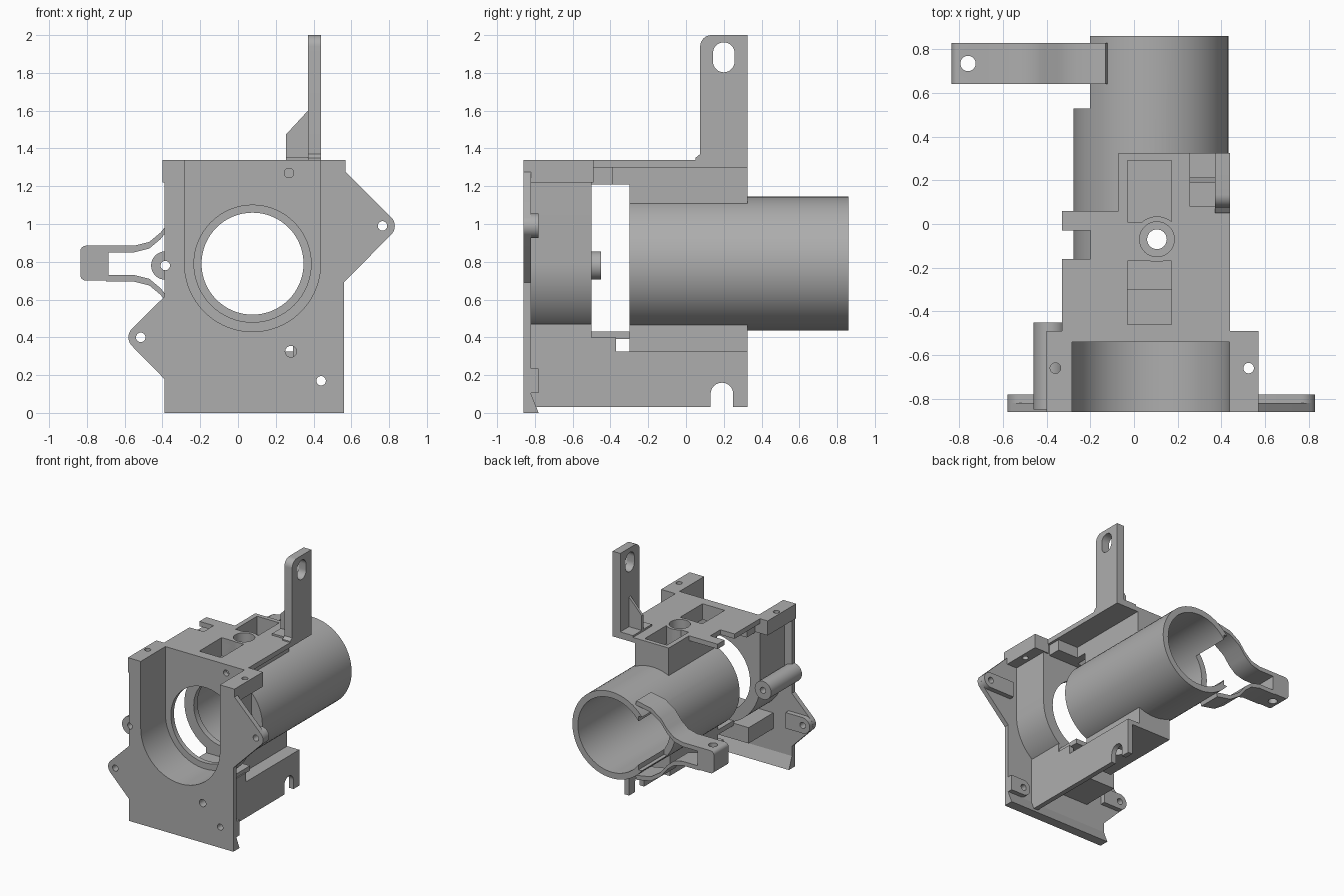
import bpy, bmesh, math
from mathutils import Vector

old = bpy.data.objects.get("Cube")
if old:
    bpy.data.objects.remove(old, do_unlink=True)

grey = bpy.data.materials.new("plain_grey")
grey.use_nodes = True
COLOR = (0.42, 0.42, 0.42, 1)
grey.diffuse_color = COLOR
grey.node_tree.nodes["Principled BSDF"].inputs["Base Color"].default_value = COLOR

CX, CZ = 0.077, 0.79      # optical axis


def prism(name, pts, a, b, axis="y"):
    """Extrude a 2D profile from a to b along an axis."""
    place = {"y": lambda u, v, t: (u, t, v), "x": lambda u, v, t: (t, u, v),
             "z": lambda u, v, t: (u, v, t)}[axis]
    bm = bmesh.new()
    face = bm.faces.new([bm.verts.new(place(u, v, a)) for u, v in pts])
    ext = bmesh.ops.extrude_face_region(bm, geom=[face])
    moved = [g for g in ext["geom"] if isinstance(g, bmesh.types.BMVert)]
    bmesh.ops.translate(bm, verts=moved, vec=Vector(place(0, 0, b - a)))
    bmesh.ops.recalc_face_normals(bm, faces=bm.faces)
    mesh = bpy.data.meshes.new(name)
    bm.to_mesh(mesh)
    bm.free()
    mesh.materials.append(grey)
    ob = bpy.data.objects.new(name, mesh)
    bpy.context.collection.objects.link(ob)
    return ob


def arc(u, v, r, start, end, n=16):
    angles = [math.radians(start + (end - start) * i / n) for i in range(n + 1)]
    return [(u + r * math.cos(t), v + r * math.sin(t)) for t in angles]


def rect(u0, u1, v0, v1):
    return [(u0, v0), (u1, v0), (u1, v1), (u0, v1)]


def box(name, x, y, z):
    return prism(name, rect(*x, *z), *y)


def rod(name, u, v, r, a, b, axis="y", n=32):
    return prism(name, arc(u, v, r, 0, 360, n)[:-1], a, b, axis)


def cut(ob, *cutters):
    for c in cutters:
        c.hide_render = True
        mod = ob.modifiers.new("cut", "BOOLEAN")
        mod.operation, mod.solver, mod.object = "DIFFERENCE", "EXACT", c
        bpy.context.view_layer.objects.active = ob
        bpy.ops.object.modifier_apply(modifier=mod.name)
    return ob


def drop(*obs):
    for o in obs:
        bpy.data.objects.remove(o, do_unlink=True)


# Shared cutters: screw holes through the front and the vertical adjuster hole
holes = [rod("hole_cutter", u, v, r, -1, -0.4) for u, v, r in
         [(0.765, 0.99, 0.025), (-0.515, 0.4, 0.025), (0.44, 0.17, 0.025),
          (0.28, 0.325, 0.03), (0.27, 1.27, 0.025), (-0.385, 0.78, 0.025)]]
adjuster = rod("adjuster_cutter", 0.105, -0.07, 0.045, -0.1, 1.5, "z")

# Front plate with two ears and an open U channel
L, R, TOP = -0.39, 0.56, 1.34
plate = prism("front_plate",
              [(L, 0), (R, 0), (R, 0.69)] + arc(0.765, 0.99, 0.065, -45, 45)
              + [(R, 1.285), (R, TOP), (CX + 0.36, TOP)]
              + arc(CX, CZ, 0.36, 0, -180, 48)
              + [(CX - 0.36, TOP), (L, TOP), (L, 0.615)]
              + arc(-0.515, 0.4, 0.065, 135, 225) + [(L, 0.18)], -0.86, -0.82)
cut(plate, *holes)
prism("plate_foot", [(-0.83, 0), (-0.78, 0), (-0.82, 0.1), (-0.83, 0.1)], L, R, "x")

# Raised strips behind the screw holes of the plate
for name, u, v, end, side in [("right_ear_strip", 0.765, 0.99, 0.54, 1),
                              ("left_ear_strip", -0.515, 0.4, -0.36, -1),
                              ("corner_strip", 0.44, 0.17, 0.56, -1)]:
    pts = arc(u, v, 0.065, -90, -90 + side * 180) + [(end, v + 0.065), (end, v - 0.065)]
    cut(prism(name, pts, -0.83, -0.78), *holes)

# U shaped channel shell and its back wall
prism("channel_shell",
      arc(CX, CZ, 0.40, 0, -180, 48) + [(CX - 0.4, TOP), (CX - 0.36, TOP)]
      + arc(CX, CZ, 0.36, -180, 0, 48) + [(CX + 0.36, TOP), (CX + 0.4, TOP)],
      -0.83, -0.50)
opening = rod("opening_cutter", CX, CZ, 0.31, -1, 0, n=64)
wall = prism("channel_back_wall", arc(CX, CZ, 0.39, 0, -180, 48)
             + [(CX - 0.39, TOP), (CX + 0.39, TOP)], -0.54, -0.50)
cut(wall, opening, *holes)

# Screw flanges on top of the channel
for name, x0, x1, hx in [("left_flange", 0.437, 0.57, 0.525), ("right_flange", -0.40, -0.283, -0.36)]:
    drill = rod("flange_cutter", hx, -0.66, 0.024, 1, 1.5, "z")
    cut(box(name, (x0, x1), (-0.86, -0.49), (1.22, TOP)), drill)
    drop(drill)

# Long screw bosses
for name, u, v, r, end in [("side_boss", -0.385, 0.78, 0.075, -0.45),
                           ("lower_boss", 0.28, 0.325, 0.045, -0.6)]:
    cut(rod(name, u, v, r, -0.85, end), *holes)
box("side_boss_web", (-0.34, -0.30), (-0.83, -0.5), (0.74, 0.82))
box("lower_plate_box", (-0.22, 0.06), (-0.83, -0.5), (0.28, 0.41))

# Top deck with notched side, pockets and a sunken adjuster ring
deck = prism("top_deck", [(-0.33, -0.52), (0.44, -0.52), (0.44, 0.325), (-0.07, 0.325),
                          (-0.07, 0.06), (-0.33, 0.06), (-0.33, -0.03), (-0.2, -0.03),
                          (-0.2, -0.16), (-0.33, -0.16)], 1.30, TOP, "z")
neck = box("upper_neck", (-0.07, 0.235), (-0.3, 0.325), (1.10, 1.30))
beam = box("upper_beam", (-0.28, 0.42), (-0.5, -0.39), (1.21, 1.30))
lip = box("upper_beam_lip", (-0.07, 0.235), (-0.39, -0.3), (1.21, 1.30))
ring = rod("ring_cutter", 0.105, -0.07, 0.08, 1.25, 1.5, "z")
guard = rod("guard_cutter", 0.105, -0.07, 0.105, 1, 1.5, "z")
pockets = [cut(box("pocket_cutter", (-0.03, 0.172), y, (1.19, 1.5)), guard)
           for y in [(-0.46, -0.17), (0.01, 0.29)]]
for ob in (deck, neck, beam, lip):
    cut(ob, ring, adjuster, *pockets)

# Main tube, bored, with a front lip and a side slot
tube = rod("main_tube", CX, CZ, 0.355, -0.30, 0.86, n=64)
bore = rod("bore_cutter", CX, CZ, 0.305, -0.25, 1, n=64)
mouth = rod("mouth_cutter", CX, CZ, 0.27, -0.5, 1, n=64)
slot = box("slot_cutter", (-0.6, -0.17), (0.53, 1), (0.57, 1.01))
cut(tube, bore, mouth, slot, adjuster)

# Spring clip: two mirrored curved arms and a solid end block
def sweep(r):
    return [(-0.12 - r * 0.3, CZ + 0.29 + r), (-0.26, CZ + 0.265 + r), (-0.35, CZ + 0.205 + r),
            (-0.41, CZ + 0.13 + r), (-0.47, CZ + 0.08 + r), (-0.55, CZ + 0.06 + r),
            (-0.70, CZ + 0.06 + r)]


for name, s in [("upper_clip_arm", 1), ("lower_clip_arm", -1)]:
    pts = [(x, CZ + s * (z - CZ)) for x, z in sweep(0) + sweep(0.035)[::-1]]
    prism(name, pts, 0.64, 0.83)
end_hole = rod("end_cutter", -0.76, 0.735, 0.035, 0, 2, "z")
clip_end = prism("clip_end", [(-0.685, 0.70), (-0.685, 0.885)]
                 + arc(-0.805, 0.855, 0.03, 90, 180, 6)
                 + arc(-0.805, 0.73, 0.03, 180, 270, 6), 0.64, 0.83)
cut(clip_end, end_hole)

# Upright tab with a slotted hole, base and gusset
tab = prism("upright_tab", [(0.05, 1.32), (0.325, 1.32), (0.325, 2.0)]
            + arc(0.135, 1.94, 0.06, 90, 180, 8) + [(0.075, 1.37), (0.05, 1.35)],
            0.37, 0.44, "x")
tab_slot = prism("tab_slot_cutter", arc(0.2, 1.905, 0.057, 0, 180)
                 + arc(0.2, 1.86, 0.057, 180, 360), 0.2, 0.6, "x")
cut(tab, tab_slot)
box("tab_base", (0.255, 0.40), (0.08, 0.325), (1.32, 1.355))
prism("tab_gusset", [(0.255, 1.33), (0.38, 1.33), (0.38, 1.61), (0.255, 1.475)], 0.19, 0.212)

# Lower side wall with an open foot notch, shelf and neck under the tube
prism("lower_side_wall", [(-0.83, 0.03), (0.13, 0.03)] + arc(0.19, 0.10, 0.06, 180, 0, 12)
      + [(0.25, 0.03), (0.325, 0.03), (0.325, 0.31), (-0.37, 0.31), (-0.37, 0.40),
         (-0.5, 0.40), (-0.5, 0.47), (-0.83, 0.47)], 0.29, 0.33, "x")
for name, x, y, z in [("lower_shelf", (-0.08, 0.33), (-0.37, 0.325), (0.29, 0.325)),
                      ("lower_neck", (-0.08, 0.22), (-0.30, 0.325), (0.32, 0.47)),
                      ("lower_tray", (-0.08, 0.32), (-0.51, -0.30), (0.39, 0.43))]:
    cut(box(name, x, y, z), adjuster, mouth)

drop(*holes, adjuster, opening, ring, guard, *pockets, bore, mouth, slot, end_hole, tab_slot)

# Smooth the curved faces and keep edges sharp
bpy.ops.object.select_all(action="DESELECT")
for ob in bpy.context.scene.objects:
    if ob.type == "MESH" and ob.data.materials and ob.data.materials[0] == grey:
        ob.select_set(True)
        bpy.context.view_layer.objects.active = ob
bpy.ops.object.shade_smooth_by_angle(angle=math.radians(30))
